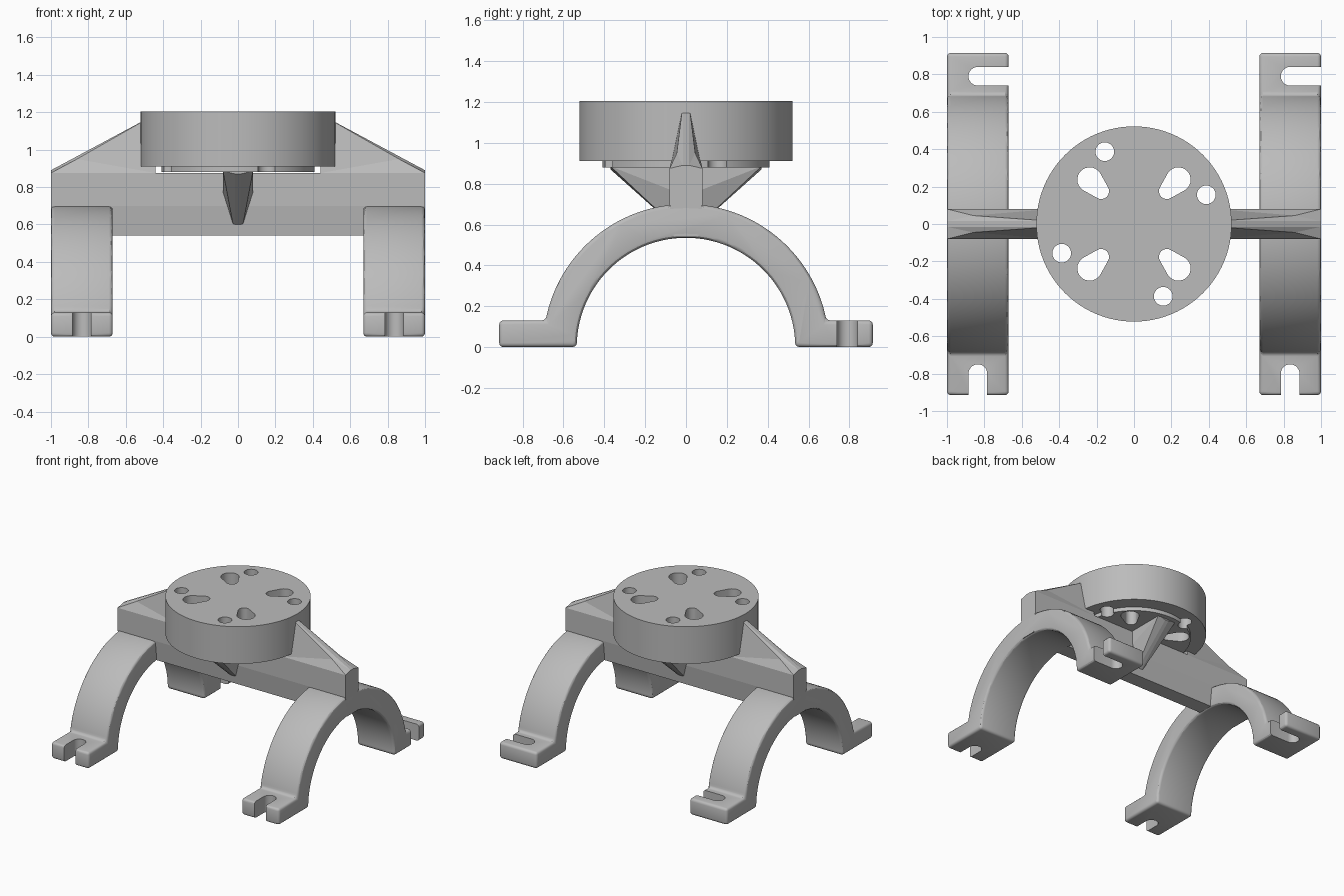
import bpy, bmesh
from math import sin, cos, pi, radians, hypot
from mathutils import Vector

cube = bpy.data.objects.get("Cube")
if cube:
    bpy.data.objects.remove(cube, do_unlink=True)

GREY = (0.5, 0.5, 0.5, 1)
grey = bpy.data.materials.new("plain grey")
grey.use_nodes = True
grey.diffuse_color = GREY
grey.node_tree.nodes["Principled BSDF"].inputs["Base Color"].default_value = GREY


def make(name, bm):
    bmesh.ops.recalc_face_normals(bm, faces=bm.faces)
    mesh = bpy.data.meshes.new(name)
    bm.to_mesh(mesh)
    bm.free()
    mesh.materials.append(grey)
    ob = bpy.data.objects.new(name, mesh)
    bpy.context.collection.objects.link(ob)
    return ob


def prism(name, profile, axis, start, end):
    """Extrude a closed 2D profile along x (profile in y, z) or z (profile in x, y)."""
    bm = bmesh.new()
    step = Vector((end - start, 0, 0)) if axis == "x" else Vector((0, 0, end - start))
    place = (lambda a, b: (start, a, b)) if axis == "x" else (lambda a, b: (a, b, start))
    face = bm.faces.new([bm.verts.new(place(a, b)) for a, b in profile])
    made = bmesh.ops.extrude_face_region(bm, geom=[face], use_keep_orig=True)
    bmesh.ops.translate(bm, vec=step, verts=[v for v in made["geom"] if isinstance(v, bmesh.types.BMVert)])
    return make(name, bm)


def hull(name, points):
    bm = bmesh.new()
    verts = [bm.verts.new(p) for p in points]
    bmesh.ops.convex_hull(bm, input=verts)
    return make(name, bm)


def arc(cx, cy, r, a0, a1, n):
    return [(cx + r * cos(radians(a0 + (a1 - a0) * i / n)),
             cy + r * sin(radians(a0 + (a1 - a0) * i / n))) for i in range(n + 1)]


def circle(cx, cy, r, n):
    return arc(cx, cy, r, 0, 360, n)[:-1]


def apply(ob, mod):
    bpy.context.view_layer.objects.active = ob
    bpy.ops.object.modifier_apply(modifier=mod.name)


def cut(ob, cutter):
    cutter.hide_render = True
    mod = ob.modifiers.new("cut", "BOOLEAN")
    mod.operation, mod.solver, mod.object = "DIFFERENCE", "EXACT", cutter
    apply(ob, mod)
    bpy.data.objects.remove(cutter, do_unlink=True)


def smooth(ob):
    bpy.ops.object.select_all(action="DESELECT")
    ob.select_set(True)
    bpy.context.view_layer.objects.active = ob
    bpy.ops.object.shade_smooth_by_angle(angle=radians(30))


# Arched legs with flat slotted feet
R_OUT, R_IN, FOOT_Y, FOOT_Z = 0.7, 0.535, 0.915, 0.13
lean = 10.7
outline = [(FOOT_Y, 0), (FOOT_Y, FOOT_Z)] + arc(0, 0, R_OUT, lean, 180 - lean, 56)
outline += [(-FOOT_Y, FOOT_Z), (-FOOT_Y, 0)] + arc(0, 0, R_IN, 180, 0, 56)
for side, x0 in (("right", -1.0), ("left", 0.67)):
    leg = prism(side + "_arch_leg", outline, "x", x0, x0 + 0.33)
    bevel = leg.modifiers.new("round", "BEVEL")
    bevel.width, bevel.segments = 0.02, 3
    bevel.limit_method, bevel.angle_limit = "ANGLE", radians(40)
    apply(leg, bevel)
    xc, r = x0 + 0.165, 0.05
    front_slot = arc(xc, -0.8, r, 0, 180, 12) + [(xc - r, -1.1), (xc + r, -1.1)]
    cut(leg, prism("slot_cutter", front_slot, "z", -0.1, 0.3))
    back_slot = arc(x0 + 0.165, 0.79, r, 90, 270, 12) + [(x0 + 0.5, 0.79 - r), (x0 + 0.5, 0.79 + r)]
    cut(leg, prism("slot_cutter", back_slot, "z", -0.1, 0.3))
    smooth(leg)

# Cross beam joining the arches
W, KEEL, TOP = 0.08, 0.015, 0.875
prism("cross_beam", [(W, TOP), (W, 0.7), (0.06, 0.54), (-0.06, 0.54), (-W, 0.7), (-W, TOP)], "x", -1, 1)

# Sloping gussets on the beam, dimpled at their outer ends
for side, s in (("right", -1), ("left", 1)):
    bm = bmesh.new()
    rings = []
    for t in (1, -1):
        points = [(0.44, W, TOP), (1, W, TOP), (0.44, KEEL, 1.19), (1, KEEL, 0.89), (0.86, 0.045, 0.95)]
        b0, b1, r0, r1, dimple = ring = [bm.verts.new((s * x, t * y, z)) for x, y, z in points]
        for pair in ((r0, r1), (r1, b1), (b1, b0), (b0, r0)):
            bm.faces.new((*pair, dimple))
        rings.append(ring)
    a, b = rings
    for i, j in ((0, 1), (1, 3), (3, 2), (2, 0)):
        bm.faces.new((a[i], a[j], b[j], b[i]))
    make(side + "_gusset", bm)

# Keeled brace under the disc, front to back
points = [(x, y, z) for x in (-W, W) for y, z in ((-0.37, 0.885), (0.37, 0.885), (0, 0.74))]
points += [(x, y, z) for x in (-KEEL, KEEL) for y, z in ((-0.37, 0.87), (0.37, 0.87), (0, 0.54))]
hull("keeled_brace", points)

# Mounting disc with a shallow boss below
bm = bmesh.new()
levels = [(0.41, 0.88), (0.41, 0.91), (0.522, 0.91), (0.522, 1.205)]
rings = [[bm.verts.new((x, y, z)) for x, y in circle(0, 0, r, 96)] for r, z in levels]
for low, high in zip(rings, rings[1:]):
    for i in range(96):
        bm.faces.new((low[i - 1], low[i], high[i], high[i - 1]))
bm.faces.new(rings[0])
bm.faces.new(rings[-1])
disc = make("mounting_disc", bm)

# Four round holes and four pear-shaped holes through the disc
for k in range(4):
    a = radians(22 + 90 * k)
    cut(disc, prism("hole_cutter", circle(0.417 * cos(a), 0.417 * sin(a), 0.05, 24), "z", 0.8, 1.4))
    d = 45 + 90 * k
    ux, uy = cos(radians(d)), sin(radians(d))
    pear = arc(0.335 * ux, 0.335 * uy, 0.066, d - 108, d + 108, 18)
    pear += arc(0.248 * ux, 0.248 * uy, 0.042, d + 108, d + 252, 12)
    cut(disc, prism("pear_cutter", pear, "z", 0.8, 1.4))
smooth(disc)
